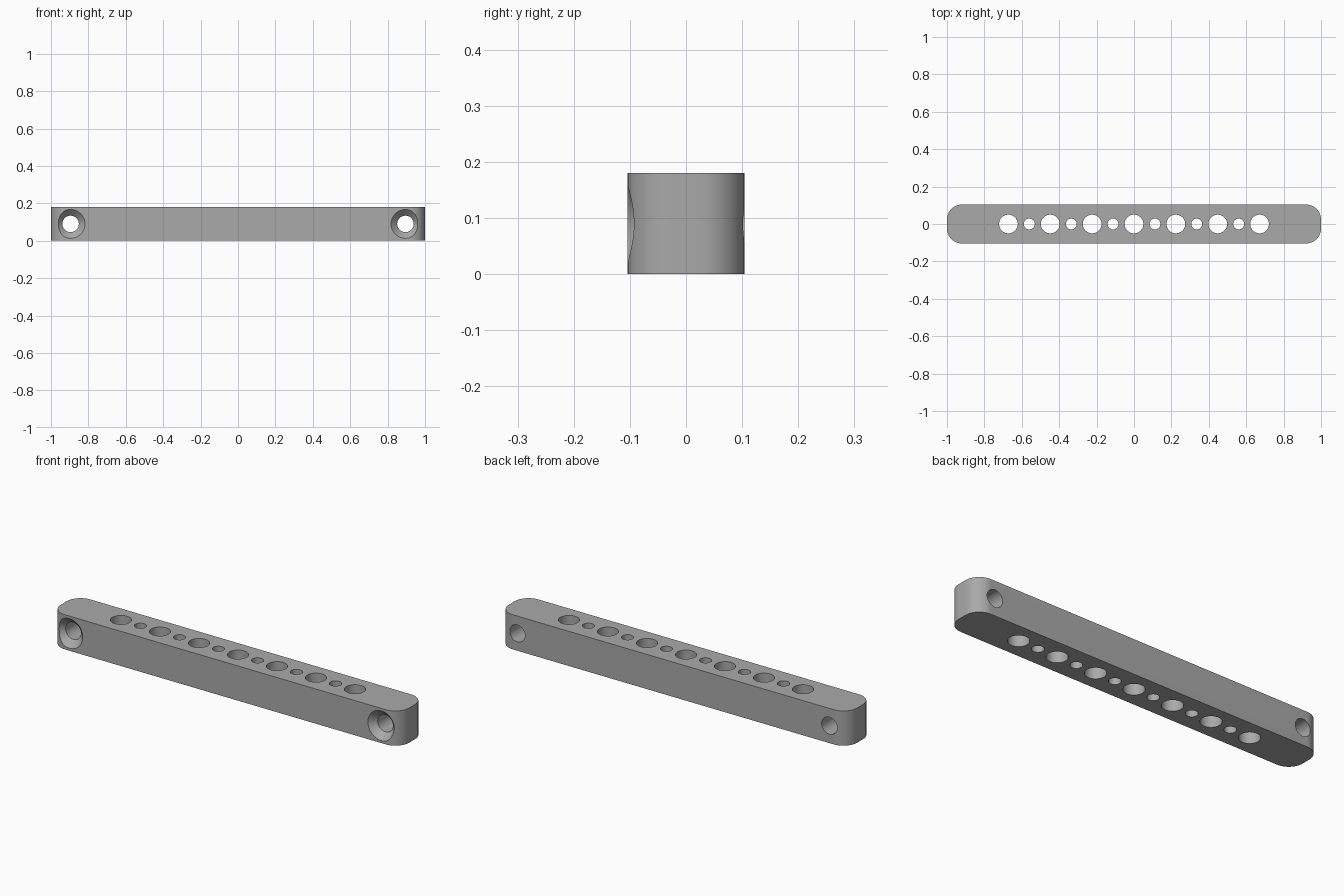
import bpy
import bmesh
import math
from mathutils import Matrix

cube = bpy.data.objects.get("Cube")
if cube:
    bpy.data.objects.remove(cube, do_unlink=True)

HALF_Y, HEIGHT, CORNER = 0.104, 0.18, 0.08
PITCH = 0.2238

grey = bpy.data.materials.new("plain grey")
grey.use_nodes = True
colour = (0.4, 0.4, 0.4, 1)
grey.diffuse_color = colour
grey.node_tree.nodes["Principled BSDF"].inputs["Base Color"].default_value = colour


def make_object(name, bm):
    bmesh.ops.recalc_face_normals(bm, faces=bm.faces)
    mesh = bpy.data.meshes.new(name)
    bm.to_mesh(mesh)
    bm.free()
    mesh.materials.append(grey)
    obj = bpy.data.objects.new(name, mesh)
    bpy.context.collection.objects.link(obj)
    return obj


def add_cone(bm, matrix, r1, r2, depth):
    bmesh.ops.create_cone(bm, cap_ends=True, segments=48, radius1=r1,
                          radius2=r2, depth=depth, matrix=matrix)


# Bar with rounded vertical corners
bm = bmesh.new()
outline = []
for quarter, (sx, sy) in enumerate([(1, 1), (-1, 1), (-1, -1), (1, -1)]):
    for step in range(17):
        a = (quarter + step / 16) * math.pi / 2
        outline.append(bm.verts.new((sx * (1 - CORNER) + CORNER * math.cos(a),
                                     sy * (HALF_Y - CORNER) + CORNER * math.sin(a), 0)))
base = bm.faces.new(outline)
top = bmesh.ops.extrude_face_region(bm, geom=[base])["geom"]
bmesh.ops.translate(bm, vec=(0, 0, HEIGHT),
                    verts=[g for g in top if isinstance(g, bmesh.types.BMVert)])
bar = make_object("drilled_bar", bm)

# Row of alternating large and small vertical holes
bm = bmesh.new()
for i in range(-6, 7):
    radius = 0.05 if i % 2 == 0 else 0.029
    add_cone(bm, Matrix.Translation((i * PITCH / 2, 0, HEIGHT / 2)),
             radius, radius, HEIGHT * 2)
row_cutter = make_object("hole_row_cutter", bm)

# Screw holes through the ends, with countersinks on the front
turn = Matrix.Rotation(math.pi / 2, 4, "X")
bm_hole, bm_sink = bmesh.new(), bmesh.new()
for side in (-1, 1):
    x = side * PITCH * 4
    add_cone(bm_hole, Matrix.Translation((x, 0, HEIGHT / 2)) @ turn, 0.044, 0.044, 0.5)
    # The cone runs slightly past the front face
    add_cone(bm_sink, Matrix.Translation((x, -HALF_Y + 0.015, HEIGHT / 2)) @ turn,
             0.04, 0.084, 0.044)
screw_cutter = make_object("screw_hole_cutter", bm_hole)
sink_cutter = make_object("countersink_cutter", bm_sink)

for cutter in (row_cutter, screw_cutter, sink_cutter):
    mod = bar.modifiers.new(cutter.name, "BOOLEAN")
    mod.operation = "DIFFERENCE"
    mod.solver = "EXACT"
    mod.object = cutter
    bpy.context.view_layer.objects.active = bar
    bar.select_set(True)
    bpy.ops.object.modifier_apply(modifier=mod.name)
    bpy.data.objects.remove(cutter, do_unlink=True)

bpy.ops.object.select_all(action="DESELECT")
bar.select_set(True)
bpy.context.view_layer.objects.active = bar
bpy.ops.object.shade_smooth_by_angle(angle=math.radians(30))
